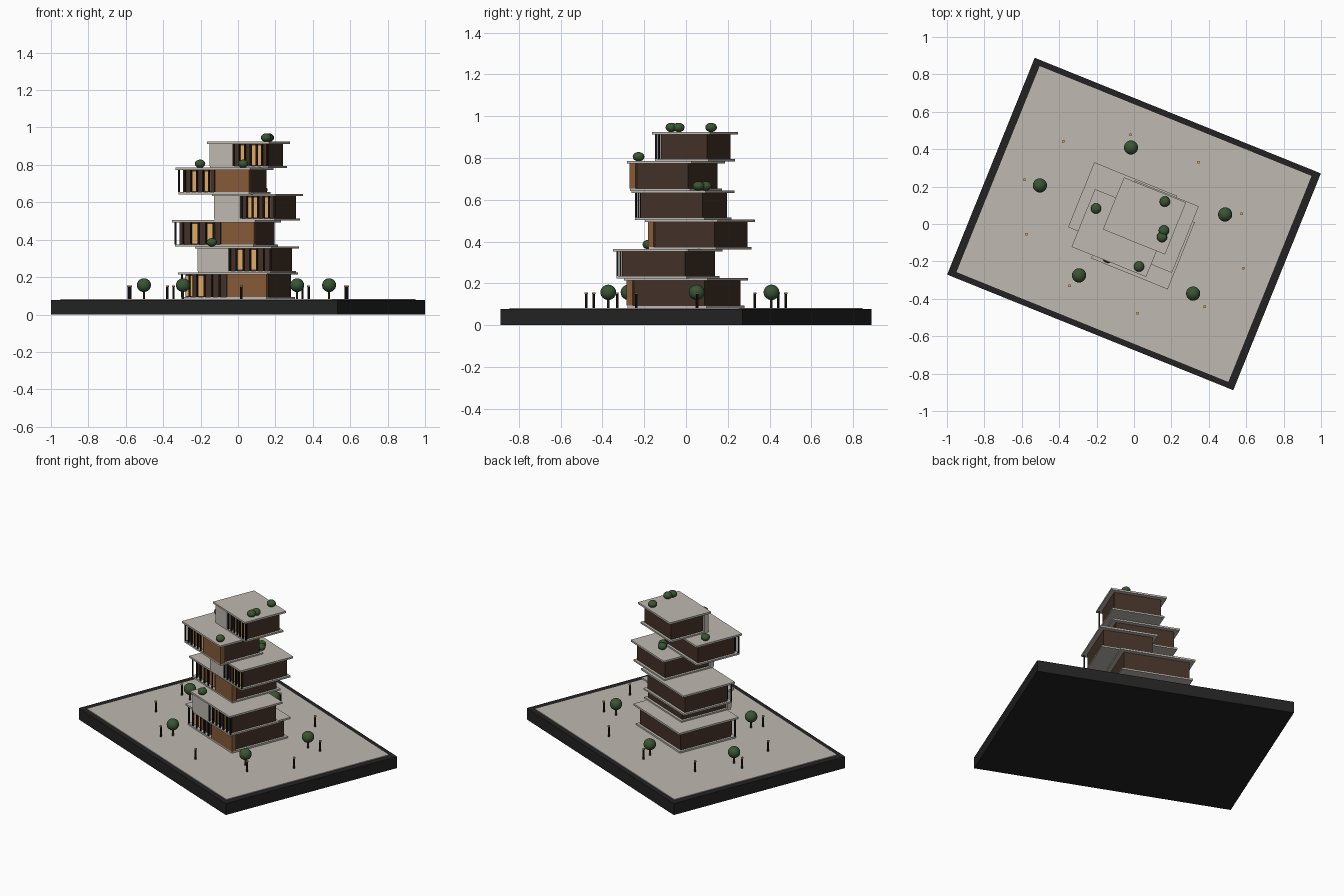
import bpy, math
from mathutils import Matrix

cube = bpy.data.objects.get("Cube")
if cube:
    bpy.data.objects.remove(cube, do_unlink=True)


def material(name, r, g, b):
    m = bpy.data.materials.new(name)
    m.use_nodes = True
    m.diffuse_color = (r, g, b, 1)
    bsdf = next(n for n in m.node_tree.nodes if n.type == "BSDF_PRINCIPLED")
    bsdf.inputs["Base Color"].default_value = (r, g, b, 1)
    bsdf.inputs["Roughness"].default_value = 0.8
    return m


CONCRETE = material("light concrete", 0.52, 0.49, 0.44)
PLINTH = material("dark plinth", 0.016, 0.016, 0.016)
BROWN = material("dark brown cladding", 0.055, 0.03, 0.02)
WOOD = material("warm wood", 0.24, 0.105, 0.04)
LIGHT = material("lit window", 0.75, 0.4, 0.13)
METAL = material("black metal", 0.012, 0.01, 0.009)
LEAF = material("dark green leaves", 0.04, 0.09, 0.035)
BARK = material("bark", 0.07, 0.04, 0.02)

TURN = Matrix.Rotation(math.radians(-22), 4, "Z")


def frame(x, y):
    return Matrix.Translation((x, y, 0)) @ TURN


def finish(name, mat):
    obj = bpy.context.object
    obj.name = name
    obj.data.materials.append(mat)
    return obj


def box(name, mat, place, x, y, z):
    """Box from (min, max) pairs inside a turned frame."""
    bpy.ops.mesh.primitive_cube_add(size=1)
    obj = finish(name, mat)
    mid = [(lo + hi) / 2 for lo, hi in (x, y, z)]
    size = [hi - lo for lo, hi in (x, y, z)]
    obj.matrix_world = place @ Matrix.Translation(mid) @ Matrix.Diagonal((*size, 1))
    return obj


def slab(name, mat, place, w, d, z0, z1):
    return box(name, mat, place, (-w / 2, w / 2), (-d / 2, d / 2), (z0, z1))


def post(name, mat, x, y, z0, z1, r):
    bpy.ops.mesh.primitive_cylinder_add(vertices=8, radius=r, depth=z1 - z0,
                                        location=(x, y, (z0 + z1) / 2))
    return finish(name, mat)


def ball(name, x, y, z, r, squash=1.0):
    bpy.ops.mesh.primitive_ico_sphere_add(subdivisions=3, radius=r, location=(x, y, z))
    obj = finish(name, LEAF)
    obj.scale.z = squash
    bpy.ops.object.shade_smooth()


# Ground plinth and paving
GROUND = 0.082
slab("plinth", PLINTH, TURN, 1.65, 1.25, 0, 0.077)
slab("paving", CONCRETE, TURN, 1.568, 1.188, 0.07, GROUND)

# Storeys: centre x, centre y, roof width, roof depth, panel width, lit panes
STOREYS = [
    (0.0, 0.0, 0.515, 0.432, 0.225, (0, 2)),
    (0.048, -0.087, 0.442, 0.387, 0.18, (1, 3)),
    (-0.061, 0.067, 0.478, 0.374, 0.188, (2, 4)),
    (0.103, -0.014, 0.37, 0.383, 0.15, (1, 2, 4)),
    (-0.072, -0.048, 0.43, 0.333, 0.195, (2, 4)),
    (0.056, 0.043, 0.358, 0.30, 0.133, (1, 3, 4)),
]
PITCH, EDGE, SIDE, FRONT = 0.14, 0.01, 0.028, 0.036
PANES = 6


def storey(i, cx, cy, w, d, panel, lit):
    place = frame(cx, cy)
    z = GROUND + 0.003 + i * PITCH
    tag = f"storey_{i + 1}_"
    x0, x1, y0 = -w / 2, w / 2, -d / 2
    low, high = z + 0.009, z + PITCH - 0.012
    slab(tag + "floor", CONCRETE, place, w - 0.024, d - 0.024, z - 0.002, low)
    slab(tag + "roof", CONCRETE, place, w, d, high, z + PITCH)
    box(tag + "room", BROWN, place, (x0 + SIDE, x1 - SIDE),
        (y0 + FRONT, d / 2 - SIDE), (low, high))

    # Projecting panel: wood on the right, or concrete on the left
    if i % 2 == 0:
        px, mat = (x1 - EDGE - panel, x1 - EDGE), WOOD
        glass = (x0 + EDGE, px[0])
    else:
        px, mat = (x0 + EDGE, x0 + EDGE + panel), CONCRETE
        glass = (px[1], x1 - EDGE)
    box(tag + "front_panel", mat, place, px, (y0 + EDGE, y0 + FRONT + 0.004), (low, high))

    # Posts along the open part, lit panes behind them
    step = (glass[1] - glass[0]) / PANES
    for k in range(PANES + 1):
        x = glass[0] + 0.004 + k * (glass[1] - glass[0] - 0.008) / PANES
        box(tag + "window_post", METAL, place, (x - 0.004, x + 0.004),
            (y0 + EDGE + 0.003, y0 + EDGE + 0.011), (low, high))
    for k in lit:
        x = glass[0] + (k + 0.5) * step
        x = max(x, x0 + SIDE + 0.5 * step)
        box(tag + "lit_pane", LIGHT, place, (x - 0.44 * step, x + 0.44 * step),
            (y0 + FRONT - 0.004, y0 + FRONT + 0.002), (low + 0.006, high - 0.008))


for i, row in enumerate(STOREYS):
    storey(i, *row)

# Trees on the paving
for x, y in [(-0.016, 0.409), (-0.503, 0.206), (0.487, 0.051),
             (-0.294, -0.275), (0.316, -0.372)]:
    post("tree_trunk", BARK, x, y, GROUND, 0.13, 0.006)
    ball("tree_crown", x, y, 0.157, 0.038, 0.97)

# Shrubs on the roofs: x, y, storey below
for x, y, i in [(0.165, 0.12, 6), (0.16, -0.035, 6), (0.15, -0.07, 6),
                (-0.203, 0.083, 5), (0.027, -0.227, 5),
                (-0.14, -0.18, 2), (0.11, 0.095, 4), (0.13, 0.06, 4)]:
    ball("roof_shrub", x, y, GROUND + i * PITCH + 0.024, 0.028, 0.8)

# Lamps, in opposite pairs
for x, y in [(-0.378, 0.442), (-0.018, 0.477), (0.345, 0.33),
             (0.575, 0.055), (0.585, -0.237)]:
    for s in (1, -1):
        post("lamp_post", METAL, s * x, s * y, GROUND, 0.148, 0.006)
        post("lamp_head", LIGHT, s * x, s * y, 0.148, 0.156, 0.008)
